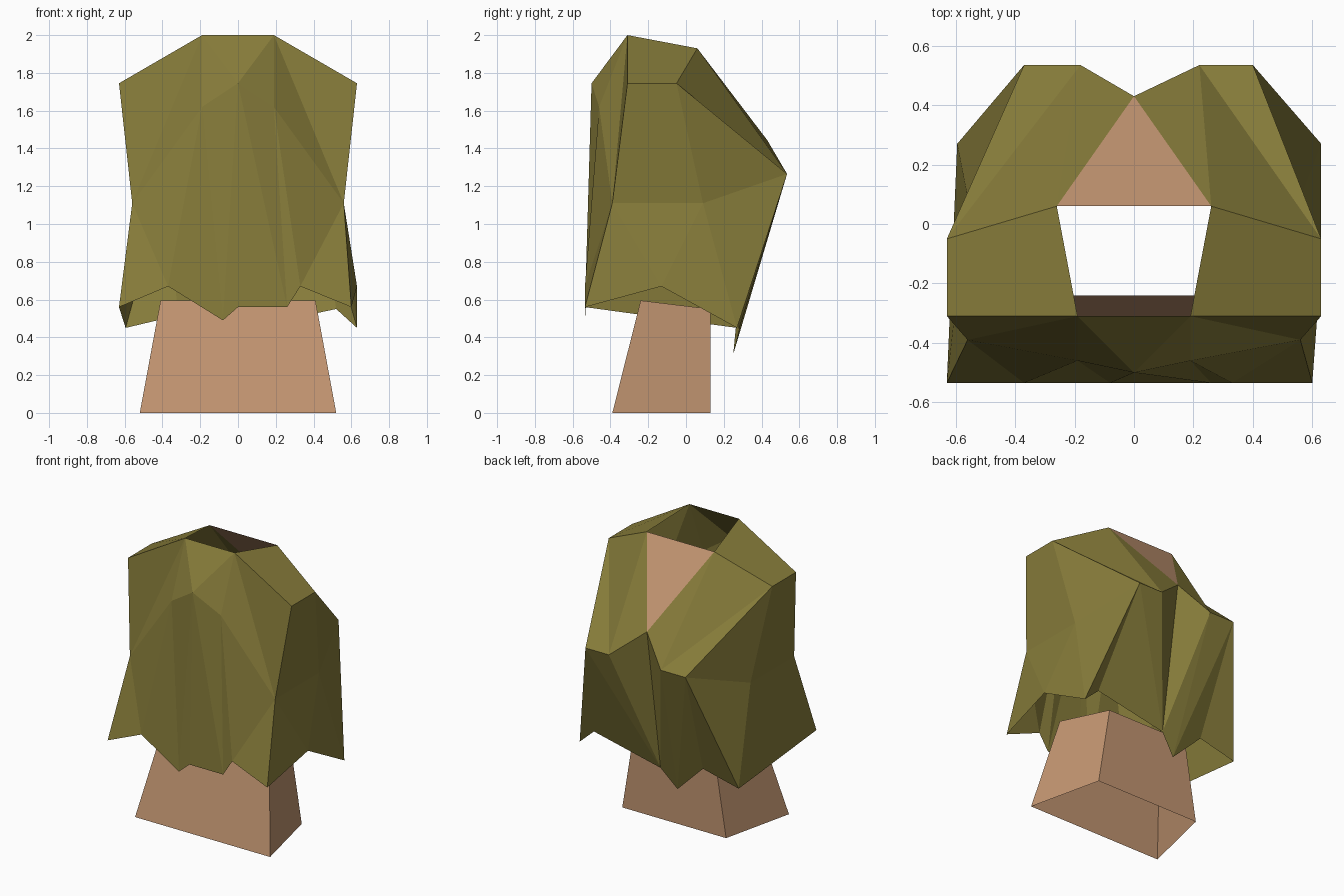
import bpy, bmesh

if "Cube" in bpy.data.objects:
    bpy.data.objects.remove(bpy.data.objects["Cube"])


def material(name, rgb):
    m = bpy.data.materials.new(name)
    m.diffuse_color = (*rgb, 1)
    m.use_nodes = True
    m.node_tree.nodes["Principled BSDF"].inputs["Base Color"].default_value = m.diffuse_color
    return m


def build(name, faces, mat):
    """Make a flat shaded object from faces given as point lists."""
    bm = bmesh.new()
    for f in faces:
        bm.faces.new([bm.verts.new(p) for p in f])
    bmesh.ops.remove_doubles(bm, verts=bm.verts, dist=0.002)
    bmesh.ops.recalc_face_normals(bm, faces=bm.faces)
    me = bpy.data.meshes.new(name)
    bm.to_mesh(me)
    bm.free()
    me.materials.append(mat)
    ob = bpy.data.objects.new(name, me)
    bpy.context.collection.objects.link(ob)
    return ob


olive = material("olive_hair", (0.24, 0.20, 0.042))
skin = material("skin", (0.54, 0.30, 0.165))

# neck: tapered tube, open at both ends
def ring(front_x, front_y, front_z, back_x, back_z):
    return [(-front_x, front_y, front_z), (front_x, front_y, front_z),
            (back_x, .13, back_z), (-back_x, .13, back_z)]

low = ring(.52, -.39, 0, .40, 0)
high = ring(.41, -.24, .595, .31, .55)
build("neck", [(low[i], low[(i + 1) % 4], high[(i + 1) % 4], high[i]) for i in range(4)], skin)

# hair: points shared by both halves
Y = -.535
centre = {
    "C": (0, -.50, 1.745), "K": (0, .43, 1.444), "Z": (0, .28, .44), "F": (0, Y, .56),
}
half = {
    "T": (.19, -.31, 2.0), "U": (.26, .06, 1.93), "A": (.63, -.31, 1.745),
    "B": (.63, -.05, 1.745), "M": (.56, -.39, 1.11), "N": (.56, .09, 1.11),
    "R": (.19, -.46, 1.62),
}
# ragged hem and back locks differ from side to side
right = {
    "P": (.40, .535, 1.265), "Q": (.22, .535, 1.265), "G": (.63, -.13, .67),
    "E": (.63, .27, .45), "D": (.52, .27, .55),
    "h": (.26, Y, .56), "i": (.33, Y, .67), "j": (.60, Y, .56),
}
left = {
    "P": (-.37, .535, 1.265), "Q": (-.18, .535, 1.265), "S": (-.11, .25, .31),
    "E": (-.595, .27, .45), "D": (-.32, .27, .515),
    "h": (-.08, Y, .49), "i": (-.37, Y, .67), "j": (-.63, Y, .56),
}
shared = "TAM TMR TRC TABU UBQ BPQ UQK AMNB BNP Mji MiR Rih RhC ChF NEP PED QZK"
extra_right = "MjG MGN NGE PDZ PZQ"
extra_left = "MjN NjE QZS PQS PSD"

faces = []
for sign, own, extra in ((1, right, extra_right), (-1, left, extra_left)):
    pts = {k: (sign * x, y, z) for k, (x, y, z) in half.items()}
    pts.update(centre)
    pts.update(own)
    faces += [[pts[c] for c in word] for word in (shared + " " + extra).split()]

# fringe middle
x, y, z = half["T"]
faces.append([(-x, y, z), (x, y, z), centre["C"]])
build("hair", faces, olive)

# scalp patch showing through the parting
x, y, z = half["U"]
build("scalp_patch", [[(-x, y, z), (x, y, z), centre["K"]]], skin)
